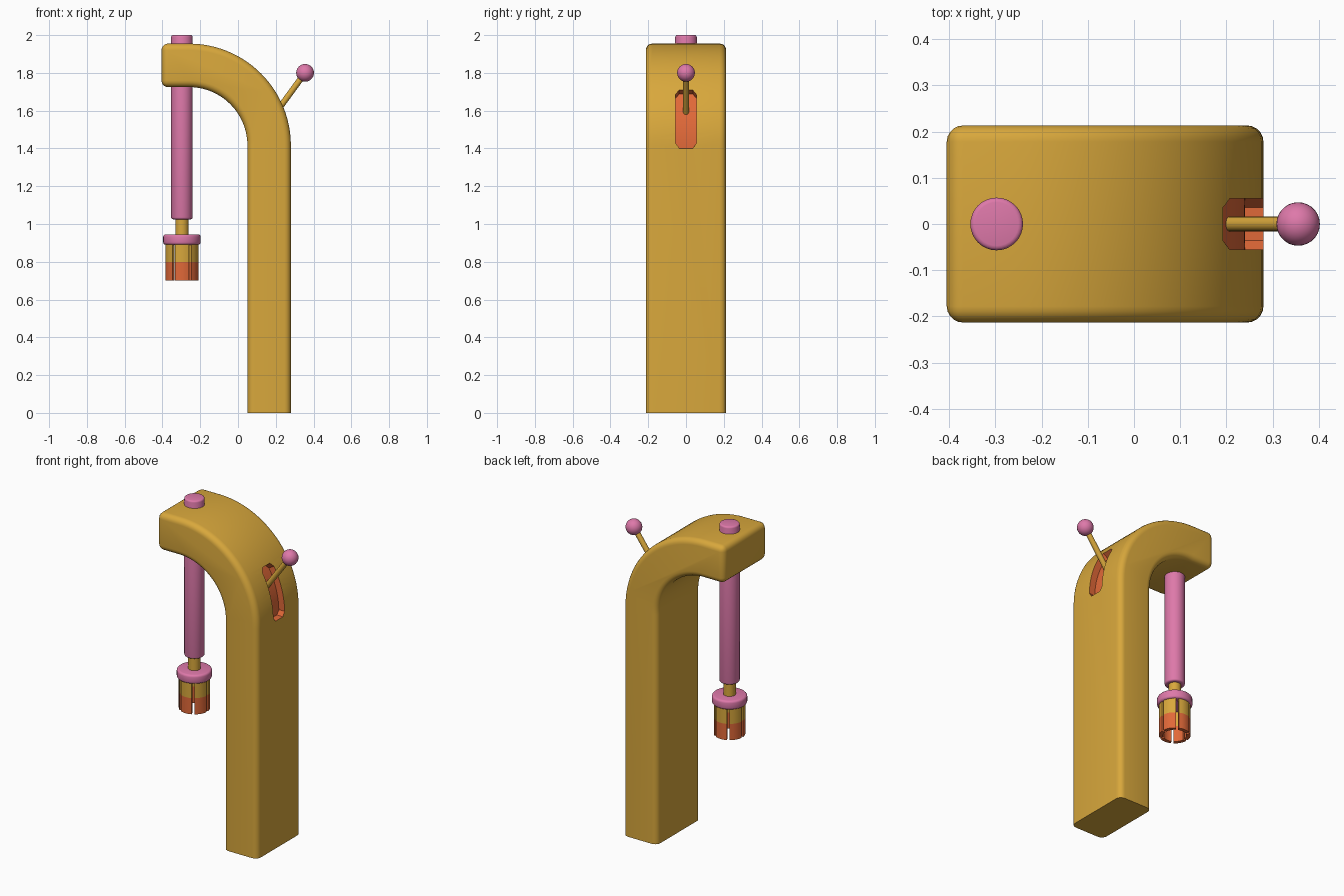
import bpy, bmesh, math
from mathutils import Vector

if "Cube" in bpy.data.objects:
    bpy.data.objects.remove(bpy.data.objects["Cube"])


def material(name, rgb):
    m = bpy.data.materials.new(name)
    m.diffuse_color = (*rgb, 1)
    m.use_nodes = True
    m.node_tree.nodes["Principled BSDF"].inputs["Base Color"].default_value = m.diffuse_color
    return m


GOLD = material("gold", (0.69, 0.39, 0.045))
PINK = material("pink", (0.73, 0.19, 0.40))
ORANGE = material("orange", (0.75, 0.14, 0.04))

CX, CZ = -0.26, 1.415          # centre of the bend
R_IN, R_OUT = 0.31, 0.54
SPINDLE_X = -0.297


def finish(name, bm, mats):
    bmesh.ops.recalc_face_normals(bm, faces=bm.faces)
    me = bpy.data.meshes.new(name)
    bm.to_mesh(me)
    bm.free()
    ob = bpy.data.objects.new(name, me)
    bpy.context.collection.objects.link(ob)
    for m in mats:
        me.materials.append(m)
    return ob


def smooth(ob):
    bpy.ops.object.select_all(action='DESELECT')
    ob.select_set(True)
    bpy.context.view_layer.objects.active = ob
    bpy.ops.object.shade_smooth_by_angle(angle=math.radians(35))


def arc(r, a0, a1, n):
    return [(CX + r * math.cos(a0 + (a1 - a0) * i / n),
             CZ + r * math.sin(a0 + (a1 - a0) * i / n)) for i in range(n + 1)]


def rod(name, a, b, r, mat, bevel=0.0, sides=32):
    """Cylinder between two points with optional rounded rims."""
    a, b = Vector(a), Vector(b)
    bm = bmesh.new()
    bmesh.ops.create_cone(bm, cap_ends=True, segments=sides, radius1=r, radius2=r,
                          depth=(b - a).length)
    if bevel:
        rims = [e for e in bm.edges if abs(e.verts[0].co.z - e.verts[1].co.z) < 1e-5]
        bmesh.ops.bevel(bm, geom=rims, offset=bevel, segments=3, profile=0.5, affect='EDGES')
    ob = finish(name, bm, [mat])
    ob.location = (a + b) / 2
    ob.rotation_euler = (b - a).to_track_quat('Z', 'Y').to_euler()
    smooth(ob)
    return ob


# Curved column: side profile extruded across y, rims rounded except at the base
HALF, END = 0.213, -0.405
profile = [(CX + R_OUT, 0)] + arc(R_OUT, 0, math.pi / 2, 24) + [(END, CZ + R_OUT), (END, CZ + R_IN)]
profile += arc(R_IN, math.pi / 2, 0, 24) + [(CX + R_IN, 0)]
bm = bmesh.new()
face = bm.faces.new([bm.verts.new((x, -HALF, z)) for x, z in profile])
ext = bmesh.ops.extrude_face_region(bm, geom=[face])
bmesh.ops.translate(bm, vec=(0, 2 * HALF, 0),
                    verts=[v for v in ext["geom"] if isinstance(v, bmesh.types.BMVert)])
rims = []
for e in bm.edges:
    p, q = e.verts[0].co, e.verts[1].co
    across = abs(p.y - q.y) > 0.1
    if (across and max(p.x, q.x) < END + 0.01) or (not across and max(p.z, q.z) > 0.01):
        rims.append(e)
bmesh.ops.bevel(bm, geom=rims, offset=0.035, segments=5, profile=0.5,
                affect='EDGES', clamp_overlap=False)
column = finish("column", bm, [GOLD, ORANGE])

# Lever slot: chamfered groove following the bend
bm = bmesh.new()
rings = []
N, A0, A1 = 12, math.radians(-1.5), math.radians(33)
for i in range(N + 1):
    a = A0 + (A1 - A0) * i / N
    w = 0.036 if i in (0, N) else 0.055
    rings.append([bm.verts.new((CX + r * math.cos(a), y, CZ + r * math.sin(a)))
                  for r, y in ((0.50, -w), (0.62, -w), (0.62, w), (0.50, w))])
for s, t in zip(rings, rings[1:]):
    for k in range(4):
        bm.faces.new((s[k], s[(k + 1) % 4], t[(k + 1) % 4], t[k]))
bm.faces.new(rings[0])
bm.faces.new(rings[-1])
for f in bm.faces:
    f.material_index = 1
cutter = finish("slot_cutter", bm, [GOLD, ORANGE])
cutter.hide_render = True
mod = column.modifiers.new("slot", 'BOOLEAN')
mod.operation, mod.solver, mod.object = 'DIFFERENCE', 'EXACT', cutter
bpy.context.view_layer.objects.active = column
bpy.ops.object.modifier_apply(modifier="slot")
bpy.data.objects.remove(cutter)
smooth(column)

# Lever and knob
KNOB = (0.355, 0, 1.80)
rod("lever", (0.20, 0, 1.588), KNOB, 0.016, GOLD, sides=20)
bm = bmesh.new()
bmesh.ops.create_uvsphere(bm, u_segments=28, v_segments=16, radius=0.047)
knob = finish("lever_knob", bm, [PINK])
knob.location = KNOB
smooth(knob)

# Spindle, quill and collar
for name, z0, z1, r, mat, bev in (("spindle", 1.025, 2.0, 0.057, PINK, 0.01),
                                  ("quill", 0.92, 1.05, 0.035, GOLD, 0),
                                  ("collar", 0.89, 0.945, 0.099, PINK, 0.013)):
    rod(name, (SPINDLE_X, 0, z0), (SPINDLE_X, 0, z1), r, mat, bev)

# Six chuck fingers with coloured tips
bm = bmesh.new()
LEVELS = (0.70, 0.80, 0.90)
for k in range(6):
    mid = math.radians(30 + 60 * k)
    angs = [mid + math.radians(d) for d in (-25, -12.5, 0, 12.5, 25)]
    outline = [(0.088, a) for a in angs] + [(0.066, a) for a in reversed(angs)]
    loops = [[bm.verts.new((SPINDLE_X + r * math.cos(a), r * math.sin(a), z))
              for r, a in outline] for z in LEVELS]
    n = len(outline)
    for lo, hi, mi in ((loops[0], loops[1], 1), (loops[1], loops[2], 0)):
        for j in range(n):
            f = bm.faces.new((lo[j], lo[(j + 1) % n], hi[(j + 1) % n], hi[j]))
            f.material_index = mi
    bm.faces.new(loops[0]).material_index = 1
    bm.faces.new(loops[2])
smooth(finish("chuck_fingers", bm, [GOLD, ORANGE]))
